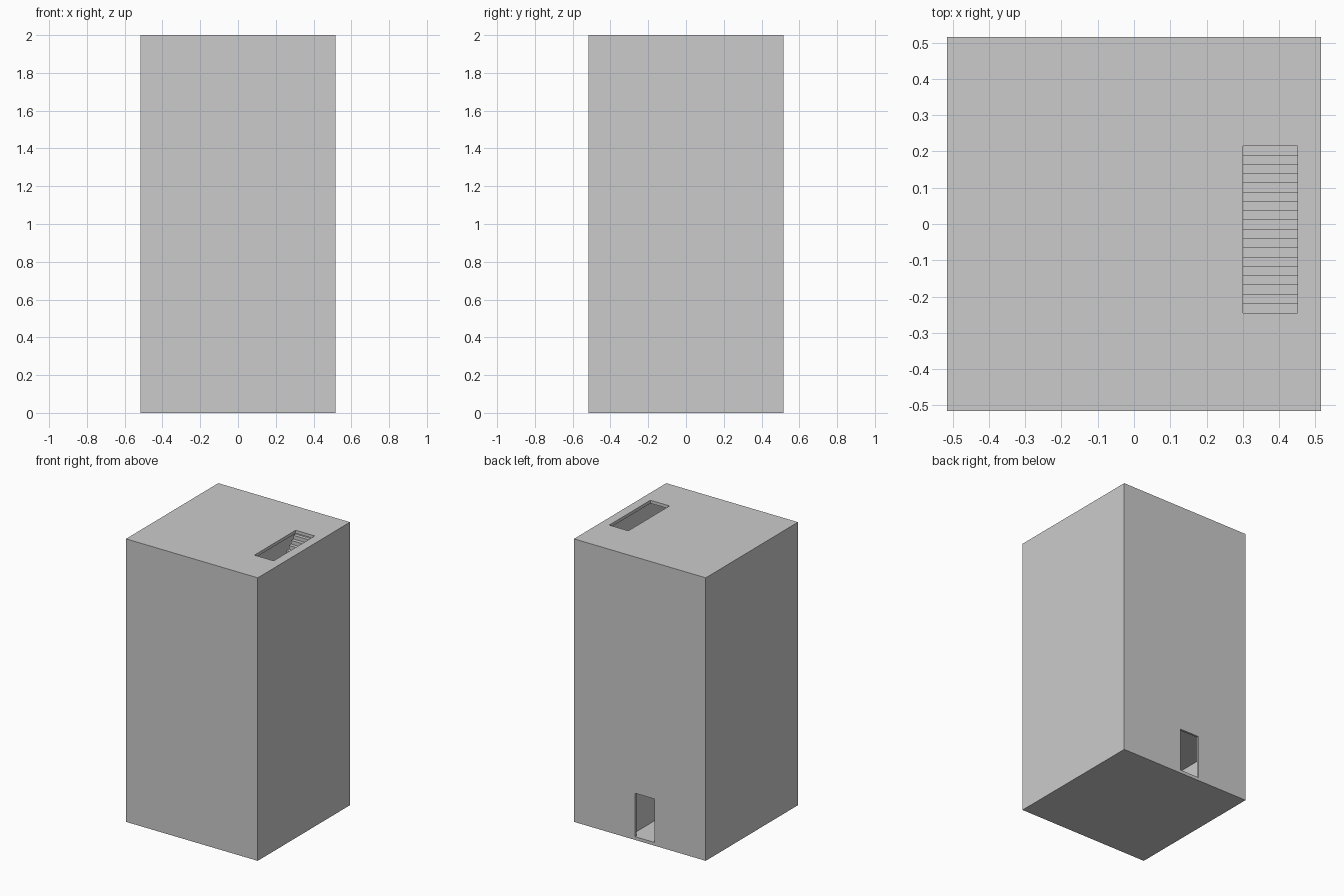
import bpy, bmesh

if "Cube" in bpy.data.objects:
    bpy.data.objects.remove(bpy.data.objects["Cube"])

HALF, WALL, SLAB, STORIES = 0.515, 0.015, 0.022, 4
STOREY = (2.0 - SLAB) / STORIES
PART = (0.075, 0.09)                 # partition wall, x range
HX, HY = (0.30, 0.45), (-0.245, 0.215)   # stair opening
STEPS = 18


def box(name, x, y, z):
    bm = bmesh.new()
    bmesh.ops.create_cube(bm, size=1)
    for v in bm.verts:
        v.co = [r[0] if c < 0 else r[1] for c, r in zip(v.co, (x, y, z))]
    me = bpy.data.meshes.new(name)
    bm.to_mesh(me)
    bm.free()
    ob = bpy.data.objects.new(name, me)
    bpy.context.collection.objects.link(ob)
    return ob


def cut(target, x, y, z):
    c = box("cutter", x, y, z)
    c.hide_render = True
    m = target.modifiers.new("cut", 'BOOLEAN')
    m.operation, m.solver, m.object = 'DIFFERENCE', 'EXACT', c
    bpy.context.view_layer.objects.active = target
    bpy.ops.object.modifier_apply(modifier=m.name)
    bpy.data.objects.remove(c)


def flight(name, z0):
    # sawtooth side profile with sloped soffit, extruded across the stair width
    run, rise = (HY[1] - HY[0]) / STEPS, STOREY / (STEPS + 1)
    pts = []
    for i in range(STEPS):
        y = HY[0] + i * run
        pts += [(y, z0 + i * rise), (y, z0 + (i + 1) * rise)]
    pts += [(HY[1], z0 + STEPS * rise), (HY[1], z0 + (STEPS - 1) * rise),
            (HY[0] + run, z0)]
    bm = bmesh.new()
    f = bm.faces.new([bm.verts.new((HX[0], y, z)) for y, z in pts])
    ext = bmesh.ops.extrude_face_region(bm, geom=[f])
    for v in ext["geom"]:
        if isinstance(v, bmesh.types.BMVert):
            v.co.x = HX[1]
    bmesh.ops.recalc_face_normals(bm, faces=bm.faces)
    me = bpy.data.meshes.new(name)
    bm.to_mesh(me)
    bm.free()
    bpy.context.collection.objects.link(bpy.data.objects.new(name, me))


# Tower block, hollowed into two rooms per storey
tower = box("tower_shell", (-HALF, HALF), (-HALF, HALF), (0, 2))
inner = HALF - WALL
for s in range(STORIES):
    z0, z1 = s * STOREY + SLAB, (s + 1) * STOREY
    cut(tower, (-inner, PART[0]), (-inner, inner), (z0, z1))
    cut(tower, (PART[1], inner), (-inner, inner), (z0, z1))

# Stair openings through every upper slab and the roof, one flight each
for s in range(STORIES):
    z1 = (s + 1) * STOREY
    cut(tower, HX, HY, (z1 - 0.05, z1 + SLAB + 0.05))
    flight(f"stair_flight_{s + 1}", s * STOREY + SLAB)

# Entrance doorway in the back wall
cut(tower, (-0.115, 0.037), (inner - 0.05, HALF + 0.05), (SLAB + 0.001, 0.33))
